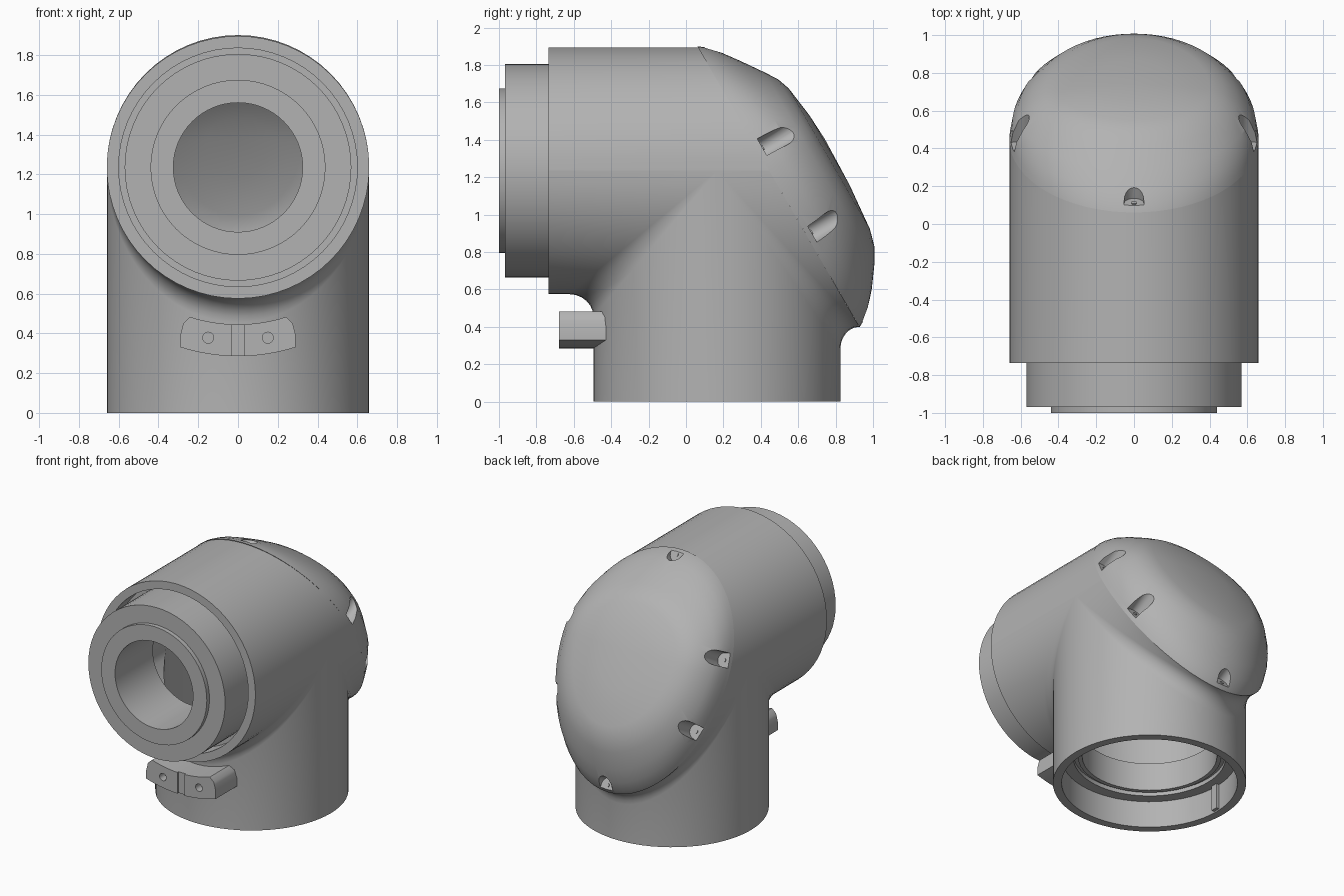
import bpy, bmesh
from math import sin, cos, pi, sqrt
from mathutils import Vector

if "Cube" in bpy.data.objects:
    bpy.data.objects.remove(bpy.data.objects["Cube"])

grey = bpy.data.materials.new("matte_grey")
grey.use_nodes = True
GREY = (0.45, 0.45, 0.45, 1)
grey.diffuse_color = GREY
grey.node_tree.nodes["Principled BSDF"].inputs["Base Color"].default_value = GREY

HALF = 32                       # segments per half turn
AXIS_Z, AXIS_Y = 1.235, 0.165   # axes of the level pipe and the upright pipe
RIM_Y = 0.445                   # where the cap plane crosses the level axis
N = Vector((0, 0.866, 0.5))     # cap plane normal
S = Vector((0, 0.5, -0.866))    # down the cap plane
C = Vector((0, RIM_Y, AXIS_Z))


def finish(name, bm, angle=0.6):
    bmesh.ops.remove_doubles(bm, verts=bm.verts, dist=0.0004)
    bmesh.ops.recalc_face_normals(bm, faces=bm.faces)
    mesh = bpy.data.meshes.new(name)
    bm.to_mesh(mesh)
    bm.free()
    mesh.materials.append(grey)
    ob = bpy.data.objects.new(name, mesh)
    bpy.context.collection.objects.link(ob)
    smooth(ob, angle)
    return ob


def smooth(ob, angle):
    bpy.ops.object.select_all(action='DESELECT')
    ob.select_set(True)
    bpy.context.view_layer.objects.active = ob
    bpy.ops.object.shade_smooth_by_angle(angle=angle)


def grid(bm, rows, loop=False):
    """Skin a list of equal point rows with quads."""
    vs = [[bm.verts.new(p) for p in row] for row in rows]
    pairs = list(zip(vs, vs[1:])) + ([(vs[-1], vs[0])] if loop else [])
    for a, b in pairs:
        for i in range(len(a) - 1):
            bm.faces.new((a[i], a[i + 1], b[i + 1], b[i]))


def lathe(name, profile, axis):
    """Turn a closed (radius, distance) profile about the y or z pipe axis."""
    bm = bmesh.new()
    rows = []
    for i in range(2 * HALF):
        a = pi * i / HALF
        if axis == 'Y':
            row = [(r * cos(a), h, AXIS_Z + r * sin(a)) for r, h in profile]
        else:
            row = [(r * cos(a), AXIS_Y + r * sin(a), h) for r, h in profile]
        rows.append(row + row[:1])
    grid(bm, rows, True)
    return finish(name, bm)


def prism(bm, base, depth):
    low = [bm.verts.new(p) for p in base]
    high = [bm.verts.new(Vector(p) + depth) for p in base]
    bm.faces.new(low)
    bm.faces.new(high[::-1])
    for i in range(len(low)):
        j = (i + 1) % len(low)
        bm.faces.new((low[i], low[j], high[j], high[i]))


def cut(ob, cutter, angle=0.6):
    cutter.hide_render = True
    mod = ob.modifiers.new("cut", 'BOOLEAN')
    mod.operation, mod.solver, mod.object = 'DIFFERENCE', 'EXACT', cutter
    bpy.context.view_layer.objects.active = ob
    bpy.ops.object.modifier_apply(modifier=mod.name)
    bpy.data.objects.remove(cutter)
    smooth(ob, angle)


# Elbow skin: upper pipe, front crotch and rear shoulder, each a strip across x
FRONT = -0.735


def plane_y(z):
    return RIM_Y + (AXIS_Z - z) * 0.577


def elbow(bm, R, drop, fillet):
    top, front, back = [], [], []
    for i in range(HALF + 1):
        t = pi * i / HALF
        x, q = R * cos(t), max(sin(t), 0)
        z = AXIS_Z + R * q
        top.append([(x, FRONT, z), (x, plane_y(z), z)])
        for rows, side, z, start in (
                (front, -1, AXIS_Z - R * q, FRONT),
                (back, 1, AXIS_Z - drop * q, plane_y(AXIS_Z - drop * q))):
            wall = AXIS_Y + side * R * q
            ry = fillet * q * (1.3 if side < 0 else 1)
            arc = [(x, wall + side * ry * (1 - sin(a)), z - 1.2 * fillet * q * (1 - cos(a)))
                   for a in [pi / 2 * k / 6 for k in range(7)]]
            rows.append([(x, start, z)] + arc + [(x, wall, 0)])
    for rows in (top, front, back):
        grid(bm, rows)


bm = bmesh.new()
elbow(bm, 0.66, 0.835, 0.1)
elbow(bm, 0.6, 0.77, 0)
finish("elbow_body", bm)

# Rings closing the pipe ends between outer and inner skin
lathe("front_pipe_rim", [(0.6, FRONT), (0.66, FRONT), (0.655, FRONT + 0.02), (0.6, FRONT + 0.02)], 'Y')
lathe("bottom_pipe_rim", [(0.6, 0), (0.66, 0), (0.655, 0.02), (0.6, 0.02)], 'Z')

# Stepped sleeve in the front opening, and the seat inside the bottom opening
lathe("front_sleeve", [(0.325, -1), (0.44, -1), (0.44, -0.968), (0.57, -0.968), (0.57, -0.6),
                       (0.61, -0.6), (0.61, -0.55), (0.325, -0.55)], 'Y')
lathe("bottom_seat", [(0.61, 0.2), (0.52, 0.2), (0.52, 0.23), (0.49, 0.23), (0.49, 0.21),
                      (0.46, 0.21), (0.46, 0.42), (0.61, 0.42)], 'Z')


# Domed cap: egg-shaped rings stacked along the plane normal, with a hollow inside
def ring(n, up, down, x):
    return [C + N * n + S * (sin(a) * (down if sin(a) > 0 else up)) + Vector((x * cos(a), 0, 0))
            for a in [pi * i / HALF for i in range(2 * HALF + 1)]]


shape = [(0, 0.768, 0.966, 0.66), (0.03, 0.745, 0.95, 0.655), (0.09, 0.68, 0.90, 0.645),
         (0.16, 0.585, 0.82, 0.615), (0.24, 0.47, 0.71, 0.545), (0.285, 0.40, 0.63, 0.475),
         (0.31, 0.33, 0.54, 0.40), (0.334, 0.15, 0.28, 0.2), (0.342, 0, 0, 0)]
inner = [(n * 0.85, u * 0.8, d * 0.8, x * 0.8) for n, u, d, x in shape]
bm = bmesh.new()
grid(bm, [ring(*r) for r in inner[::-1] + shape])
cap = finish("domed_cap", bm)

# Six screw pockets round the cap rim, U-shaped and open outward
pockets, screws = bmesh.new(), bmesh.new()
for a in (-pi / 2, -0.17, 0.44, pi / 2, pi - 0.44, pi + 0.17):
    b = 0.966 if sin(a) > 0 else 0.768
    X = Vector((1, 0, 0))
    out = (X * (cos(a) / 0.66) + S * (sin(a) / b)).normalized()
    side = N.cross(out)
    p = C + X * (0.66 * cos(a)) + S * (b * sin(a)) - out * 0.045 + N * 0.03
    arc = [p + side * (0.052 * cos(k)) - out * (0.052 * sin(k)) for k in [pi * i / 10 for i in range(11)]]
    prism(pockets, arc + [p + out * 0.2 - side * 0.052, p + out * 0.2 + side * 0.052], N * 0.4)
    prism(screws, [p + side * (0.014 * cos(k)) + out * (0.014 * sin(k))
                   for k in [pi * i / 6 for i in range(12)]], N * 0.006)
cut(cap, finish("pocket_cutter", pockets))
finish("cap_screws", screws)

# Curved clamp lug below the front pipe, with two screw holes and a centre groove
bm = bmesh.new()


def lug_arc(r, a0, a1):
    return [(r * sin(a), -0.68, AXIS_Z - r * cos(a))
            for a in [a0 + (a1 - a0) * i / 16 for i in range(17)]]


tip = [(0.85 + 0.04 * k, 0.335 - 0.004 * k) for k in (1, 0, -0.5)]
ends = [(r * sin(a), -0.68, AXIS_Z - r * cos(a)) for r, a in tip]
prism(bm, lug_arc(0.95, -0.31, 0.31) + ends + lug_arc(0.79, 0.31, -0.31)
      + [(-x, y, z) for x, y, z in ends[::-1]], Vector((0, 0.33, 0)))
lug = finish("clamp_lug", bm)
bm = bmesh.new()
for sx in (-0.15, 0.15):
    prism(bm, [(sx + 0.028 * cos(k), -0.7, 0.378 + 0.028 * sin(k))
               for k in [pi * i / 8 for i in range(16)]], Vector((0, 0.08, 0)))
prism(bm, [(-0.03, -0.7, 0.2), (0.03, -0.7, 0.2), (0.03, -0.7, 0.6), (-0.03, -0.7, 0.6)],
      Vector((0, 0.035, 0)))
cut(lug, finish("lug_cutter", bm))

# Key ribs on the inner walls of both openings
bm = bmesh.new()
prism(bm, [(-0.61, AXIS_Y - 0.025, 0.01), (-0.575, AXIS_Y - 0.025, 0.01),
           (-0.575, AXIS_Y + 0.025, 0.01), (-0.61, AXIS_Y + 0.025, 0.01)], Vector((0, 0, 0.2)))
finish("bottom_key", bm)
